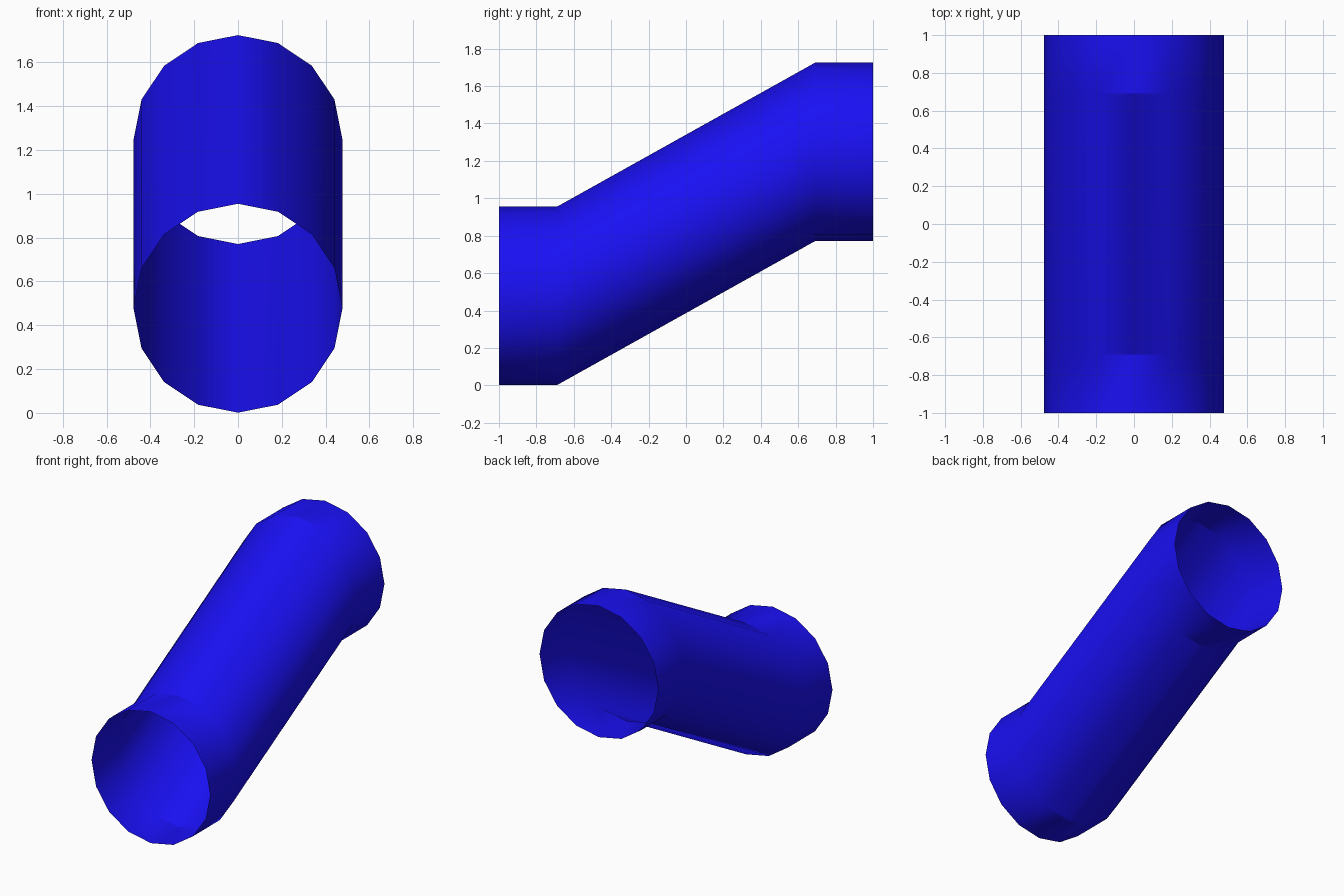
import bpy, bmesh, math

if "Cube" in bpy.data.objects:
    bpy.data.objects.remove(bpy.data.objects["Cube"])

SIDES = 16
RADIUS = 0.477
# (y, z) centre of each ring along the pipe
PATH = [(-1.0, 0.478), (-0.69, 0.478), (0.69, 1.248), (1.0, 1.248)]

# Open-ended offset pipe, single-sheet wall
bm = bmesh.new()
rings = []
for y, z in PATH:
    rings.append([bm.verts.new((RADIUS * math.sin(2 * math.pi * i / SIDES), y,
                                z + RADIUS * math.cos(2 * math.pi * i / SIDES)))
                  for i in range(SIDES)])
for a, b in zip(rings, rings[1:]):
    for i in range(SIDES):
        j = (i + 1) % SIDES
        bm.faces.new((a[i], b[i], b[j], a[j]))

# Outward normals
bm.normal_update()
if bm.faces[:][0].normal.z < 0:
    bmesh.ops.reverse_faces(bm, faces=bm.faces[:])

mesh = bpy.data.meshes.new("offset_pipe")
bm.to_mesh(mesh)
bm.free()
pipe = bpy.data.objects.new("offset_pipe", mesh)
bpy.context.collection.objects.link(pipe)

# Blue finish
blue = bpy.data.materials.new("blue")
blue.diffuse_color = (0.01, 0.005, 0.9, 1)
blue.use_nodes = True
blue.node_tree.nodes["Principled BSDF"].inputs["Base Color"].default_value = blue.diffuse_color
mesh.materials.append(blue)

# Smooth around the pipe, crisp at the two bends
bpy.context.view_layer.objects.active = pipe
pipe.select_set(True)
bpy.ops.object.shade_smooth_by_angle(angle=math.radians(25))
